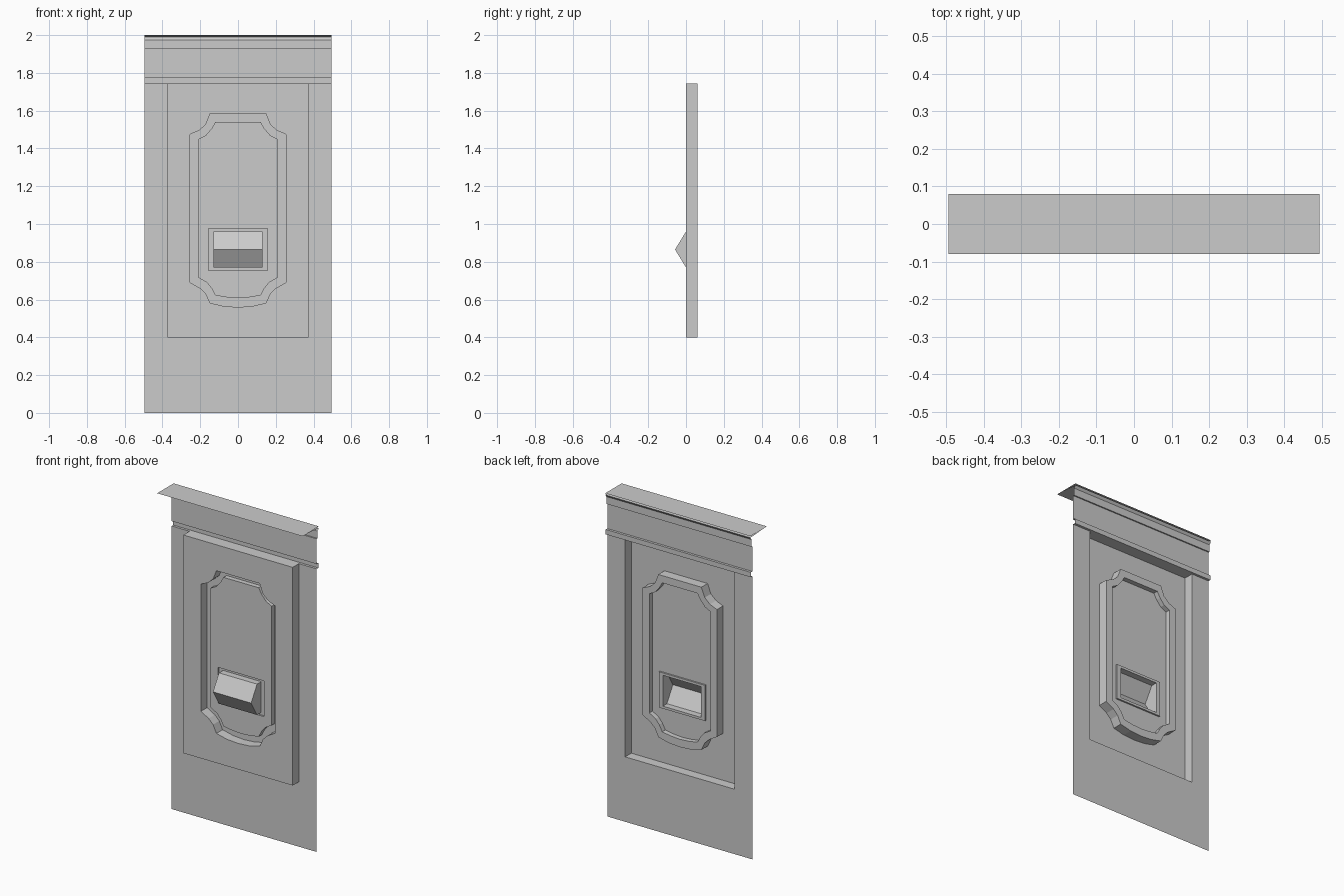
import bpy
import bmesh
from mathutils import Vector

cube = bpy.data.objects.get("Cube")
if cube:
    bpy.data.objects.remove(cube, do_unlink=True)

grey = bpy.data.materials.new("plain grey")
grey.use_nodes = True
grey.diffuse_color = (0.6, 0.6, 0.6, 1)
grey.node_tree.nodes["Principled BSDF"].inputs["Base Color"].default_value = (0.6, 0.6, 0.6, 1)

HALF = 0.495      # half width of the wall
BACK = 0.06       # wall plane
FIELD = 0.03      # inner field plane
RIM = 0.04        # recessed rim round the hatch
TOP = 1.745       # top of the lower wall


def rect(w, low, high):
    return [(w, high), (w, low), (-w, low), (-w, high)]


def mirrored(half):
    """Close a right-hand outline by mirroring it across the centre."""
    return half + [(-x, z) for x, z in reversed(half) if x > 0]


def loop(bm, points, y):
    return [bm.verts.new((x, y, z)) for x, z in points]


def bridge(bm, a, b):
    n = len(a)
    for i in range(n):
        j = (i + 1) % n
        bm.faces.new((a[i], a[j], b[j], b[i]))


def fill(bm, *loops):
    """Fill a flat area between an outline and an optional hole."""
    edges = []
    for ring in loops:
        for i, v in enumerate(ring):
            pair = (v, ring[(i + 1) % len(ring)])
            edges.append(bm.edges.get(pair) or bm.edges.new(pair))
    bmesh.ops.triangle_fill(bm, edges=edges, use_beauty=True, normal=Vector((0, -1, 0)))


def finish(name, bm):
    """Face the sheet to the front and make the object."""
    bmesh.ops.recalc_face_normals(bm, faces=bm.faces)
    if sum(f.normal.y * f.calc_area() for f in bm.faces) > 0:
        bmesh.ops.reverse_faces(bm, faces=bm.faces)
    mesh = bpy.data.meshes.new(name)
    bm.to_mesh(mesh)
    bm.free()
    mesh.materials.append(grey)
    obj = bpy.data.objects.new(name, mesh)
    bpy.context.collection.objects.link(obj)
    return obj


panel_edge = rect(0.373, 0.4, TOP)
groove_outer = mirrored([(0.147, 1.585), (0.17, 1.527), (0.205, 1.495), (0.253, 1.475),
                         (0.253, 0.69), (0.2, 0.66), (0.17, 0.63), (0.147, 0.582),
                         (0.075, 0.565), (0, 0.56)])
groove_inner = mirrored([(0.12, 1.54), (0.14, 1.505), (0.17, 1.47), (0.208, 1.45),
                         (0.208, 0.715), (0.165, 0.69), (0.14, 0.66), (0.12, 0.622),
                         (0.06, 0.612), (0, 0.608)])
rim_edge = rect(0.157, 0.755, 0.975)
hatch_edge = rect(0.13, 0.77, 0.96)

# Lower wall, open behind the raised panel
bm = bmesh.new()
o = loop(bm, rect(HALF, 0, TOP), BACK)
p = loop(bm, panel_edge, BACK)
for i in range(3):
    bm.faces.new((o[i], o[i + 1], p[i + 1], p[i]))
finish("wall", bm)

# Cornice: one profile swept across the width
profile = [(BACK, TOP), (0.075, TOP), (0.075, 1.775), (BACK, 1.775), (BACK, 1.93),
           (0.068, 1.93), (0.068, 1.975), (0.08, 1.99), (-0.08, 2), (0.08, 2)]
bm = bmesh.new()
rows = [[bm.verts.new((x, y, z)) for x in (-HALF, HALF)] for y, z in profile]
for a, b in zip(rows, rows[1:]):
    bm.faces.new((a[0], a[1], b[1], b[0]))
finish("cornice", bm)

# Raised panel with a sunken groove round the inner field
bm = bmesh.new()
side = loop(bm, panel_edge, BACK)
face = loop(bm, panel_edge, 0)
outer = loop(bm, groove_outer, 0)
outer_low = loop(bm, groove_outer, BACK)
inner_low = loop(bm, groove_inner, BACK)
inner = loop(bm, groove_inner, FIELD)
rim = loop(bm, rim_edge, FIELD)
bridge(bm, side, face)
bridge(bm, outer, outer_low)
bridge(bm, outer_low, inner_low)
bridge(bm, inner_low, inner)
fill(bm, face, outer)
fill(bm, inner, rim)
finish("raised_panel", bm)

# Wedge-shaped hatch in its shallow rim
bm = bmesh.new()
rim = loop(bm, rim_edge, FIELD)
rim_low = loop(bm, rim_edge, RIM)
base = loop(bm, hatch_edge, RIM)
front = loop(bm, hatch_edge, 0)
bridge(bm, rim, rim_low)
bridge(bm, rim_low, base)
bridge(bm, base, front)
right, left = loop(bm, [(0.13, 0.865), (-0.13, 0.865)], -0.058)
bm.faces.new((front[0], right, left, front[3]))
bm.faces.new((front[1], front[2], left, right))
bm.faces.new((front[0], front[1], right))
bm.faces.new((front[2], front[3], left))
finish("hatch", bm)
